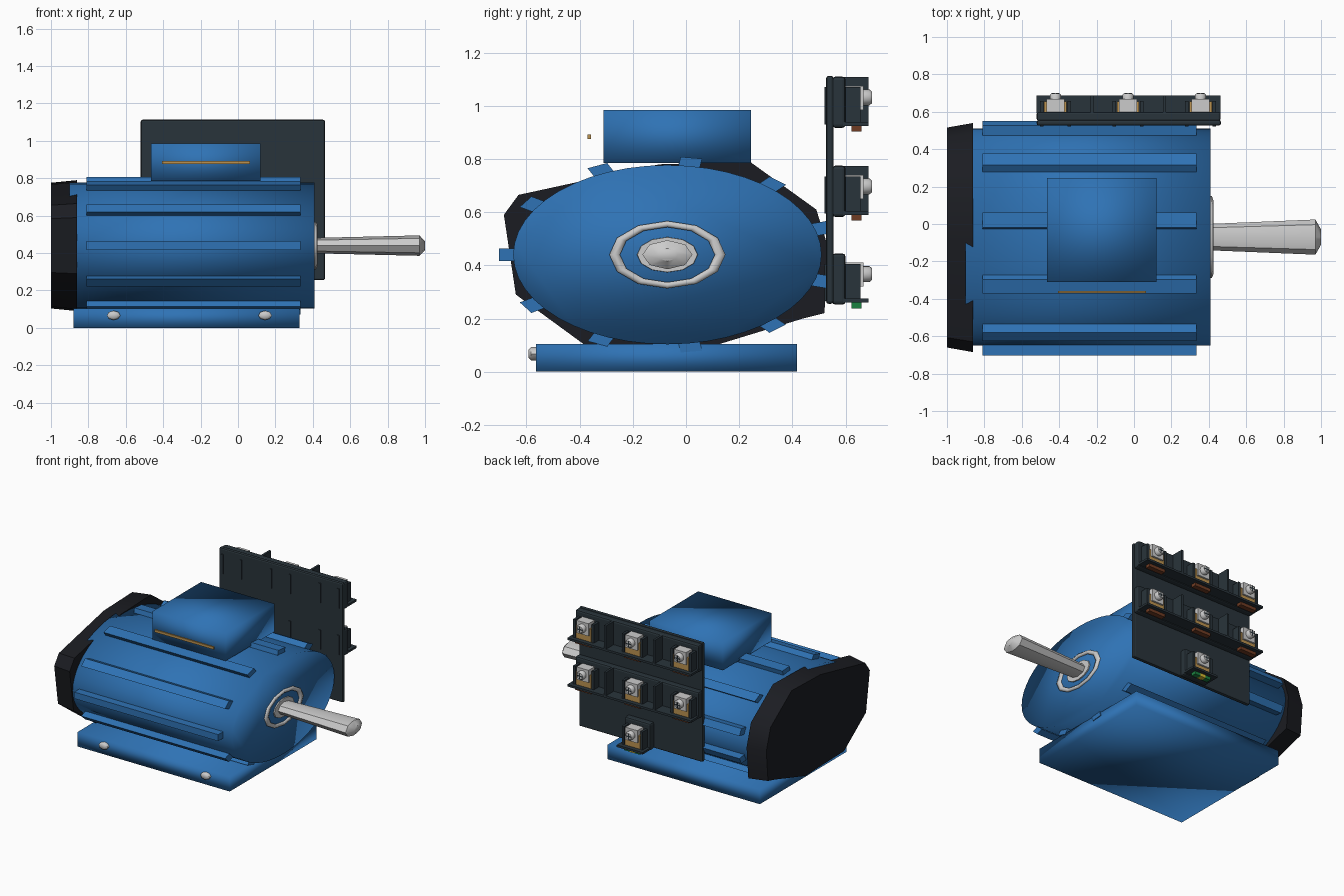
import bpy, bmesh, math
from mathutils import Matrix, Vector

if "Cube" in bpy.data.objects:
    bpy.data.objects.remove(bpy.data.objects["Cube"])

CY, CZ, RY, RZ = -0.07, 0.44, 0.58, 0.337   # motor axis and elliptical radii


def material(name, rgb):
    m = bpy.data.materials.new(name)
    m.diffuse_color = (*rgb, 1)
    m.use_nodes = True
    m.node_tree.nodes["Principled BSDF"].inputs["Base Color"].default_value = m.diffuse_color
    return m


BLUE = material("blue_paint", (0.028, 0.17, 0.46))
BLACK = material("black_plastic", (0.011, 0.012, 0.016))
SLATE = material("slate_plastic", (0.022, 0.034, 0.043))
BRASS = material("brass", (0.5, 0.29, 0.08))
BROWN = material("brown_tag", (0.16, 0.045, 0.017))
GREEN = material("green_tag", (0.01, 0.22, 0.05))
YELLOW = material("yellow_tag", (0.7, 0.5, 0.03))


def finish(name, bm, mat=None, smooth=None):
    bmesh.ops.recalc_face_normals(bm, faces=bm.faces[:])
    me = bpy.data.meshes.new(name)
    bm.to_mesh(me)
    bm.free()
    ob = bpy.data.objects.new(name, me)
    bpy.context.collection.objects.link(ob)
    if mat:
        me.materials.append(mat)
    if smooth:
        bpy.ops.object.select_all(action='DESELECT')
        bpy.context.view_layer.objects.active = ob
        ob.select_set(True)
        bpy.ops.object.shade_smooth_by_angle(angle=math.radians(smooth))
    return ob


def box(name, x, y, z, mat=None, bevel=0, smooth=None):
    """Box from (min, max) pairs."""
    bm = bmesh.new()
    bmesh.ops.create_cube(bm, size=1)
    for v in bm.verts:
        v.co = [(a + b) / 2 + c * (b - a) for (a, b), c in zip((x, y, z), v.co)]
    ob = finish(name, bm, mat, smooth)
    if bevel:
        mod = ob.modifiers.new("bevel", 'BEVEL')
        mod.width, mod.segments = bevel, 2
    return ob


def loft(name, rings, mat=None, smooth=None, closed=False):
    """Skin rings of points; cap the ends, or join last to first."""
    bm = bmesh.new()
    loops = [[bm.verts.new(p) for p in r] for r in rings]
    pairs = list(zip(loops, loops[1:]))
    if closed:
        pairs.append((loops[-1], loops[0]))
    for a, b in pairs:
        for i in range(len(a)):
            j = (i + 1) % len(a)
            bm.faces.new((a[i], a[j], b[j], b[i]))
    if not closed:
        bm.faces.new(loops[0])
        bm.faces.new(loops[-1])
    return finish(name, bm, mat, smooth)


def lathe(name, profile, sides, mat=None, smooth=30, closed=False):
    """Revolve (x, r) about the motor axis, flattened to the ellipse."""
    ts = [2 * math.pi * i / sides for i in range(sides)]
    rings = [[(x, CY + RY * r * math.cos(t), CZ + RZ * r * math.sin(t)) for t in ts]
             for x, r in profile]
    return loft(name, rings, mat, smooth, closed)


# Motor housing with smooth rounded shading
lathe("motor_housing", [(-0.9, 1), (0.41, 1)], 48, BLUE, 180)

# Eleven cooling fins around the housing
for k in range(11):
    t = math.pi + 2 * math.pi * k / 11
    rot = Matrix.Rotation(t, 3, 'X')
    rings = []
    for x in (-0.81, 0.335):
        ring = []
        for r, w in ((0.96, -0.07), (1.093, -0.07), (1.093, 0.07), (0.96, 0.07)):
            p = rot @ Vector((0, r, w))
            ring.append((x, CY + RY * p.y, CZ + RZ * p.z))
        rings.append(ring)
    loft(f"cooling_fin_{k + 1}", rings, BLUE)

# Faceted fan cover at the rear
outline = [(0.24, 0.79), (-0.1, 0.78), (-0.63, 0.665), (-0.685, 0.59), (-0.64, 0.29),
           (-0.38, 0.1), (0.08, 0.09), (0.44, 0.2), (0.52, 0.22), (0.54, 0.45), (0.49, 0.61)]
rings = [[(x, CY + (y - CY) * s, CZ + (z - CZ) * s) for y, z in outline]
         for x, s in ((-1, 0.96), (-0.86, 1.0))]
loft("fan_cover", rings, BLACK, 40)

# Shaft, collar and bearing ring
lathe("shaft", [(0.38, 0.12), (0.97, 0.162), (1.0, 0.07)], 8, None, 40)
lathe("shaft_collar", [(0.4, 0.2), (0.418, 0.195)], 12)
ring = [(0.41 + 0.014 * math.cos(a), 0.342 + 0.04 * math.sin(a))
        for a in (math.pi * i / 3 for i in range(6))]
lathe("bearing_ring", ring, 12, None, 70, True)

# Base plate, bolts, terminal cover and nameplate strip
box("base_plate", (-0.88, 0.33), (-0.565, 0.418), (0, 0.105), BLUE, smooth=180)
for i, x in enumerate((-0.665, 0.145)):
    pts = [(0.036 * math.cos(a), 0.025 * math.sin(a)) for a in (math.pi * n / 4 for n in range(8))]
    loft(f"base_bolt_{i + 1}", [[(x + s * u, y, 0.067 + s * w) for u, w in pts]
                                for y, s in ((-0.56, 1), (-0.583, 1), (-0.592, 0.6))], None, 50)
box("terminal_cover", (-0.465, 0.12), (-0.31, 0.245), (0.785, 0.985), BLUE, smooth=180)
box("nameplate_strip", (-0.405, 0.065), (-0.37, -0.358), (0.875, 0.893), BRASS)

# Terminal board behind the motor
box("terminal_board", (-0.52, 0.465), (0.527, 0.555), (0.255, 1.113), SLATE, 0.01)


def terminal(tag, x, z, mat):
    """Housing walls, brass block, clamp, cross-slot screw and colour tag."""
    for side, s in (("left", -1), ("right", 1)):
        c = x + s * 0.074
        box(f"{tag}_{side}_wall", (c - 0.009, c + 0.009), (0.521, 0.657),
            (z + 0.005, z + 0.145), SLATE)
    box(f"{tag}_brass_block", (x - 0.06, x + 0.06), (0.598, 0.655), (z + 0.015, z + 0.11), BRASS)
    box(f"{tag}_clamp", (x - 0.048, x + 0.048), (0.6, 0.668), (z + 0.06, z + 0.15))
    pts = [(0.03 * math.cos(a), 0.03 * math.sin(a)) for a in (math.pi * n / 8 for n in range(16))]
    loft(f"{tag}_screw", [[(x + s * u, y, z + 0.107 + s * w) for u, w in pts]
                          for y, s in ((0.66, 1), (0.69, 1), (0.699, 0.75))], None, 40)
    for n, (a, b) in enumerate(((0.02, 0.004), (0.004, 0.02))):
        box(f"{tag}_screw_slot_{n + 1}", (x - a, x + a), (0.69, 0.7),
            (z + 0.107 - b, z + 0.107 + b), SLATE)
    box(f"{tag}_tag", (x - 0.065, x + 0.065), (0.623, 0.66), (z - 0.022, z + 0.004), mat)


# Two full rows of three terminals, and one earth terminal below
for r, z in enumerate((0.925, 0.59, 0.26)):
    full = r < 2
    x0, x1 = (-0.52, 0.463) if full else (-0.135, 0.07)
    n = f"row_{r + 1}"
    box(n + "_back_wall", (x0, x1), (0.55, 0.6), (z - 0.008, z + 0.185), SLATE, 0.012)
    box(n + "_shelf", (x0, x1), (0.59, 0.687), (z, z + 0.015), SLATE)
    if full:
        for d, x in enumerate((-0.225, 0.163)):
            box(f"{n}_divider_{d + 1}", (x - 0.008, x + 0.008), (0.59, 0.687),
                (z + 0.01, z + 0.183), SLATE)
    for c, x in enumerate((-0.42, -0.032, 0.356) if full else (-0.032,)):
        terminal(f"{n}_terminal_{c + 1}", x, z, BROWN if full else GREEN)
box("earth_tag_stripe", (-0.052, -0.012), (0.622, 0.661), (0.237, 0.26), YELLOW)
